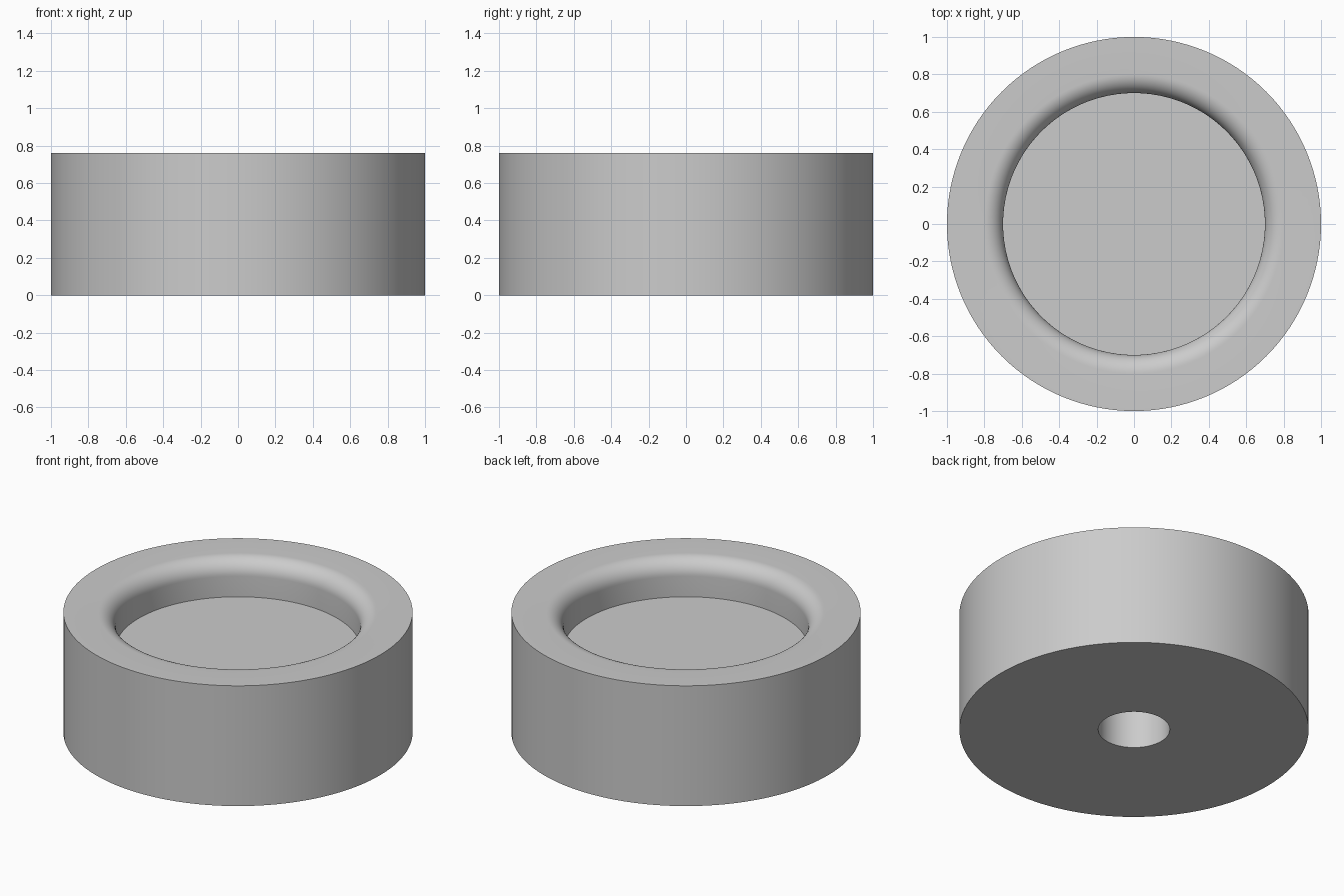
import bpy, bmesh
from math import sin, cos, pi, radians

cube = bpy.data.objects.get("Cube")
if cube:
    bpy.data.objects.remove(cube, do_unlink=True)

HEIGHT, OUTER, RECESS, HOLE = 0.76, 1.0, 0.70, 0.205
FLOOR, HOLE_TOP, FILLET = 0.53, 0.38, 0.10
SIDES, STEPS = 128, 12

grey = bpy.data.materials.new("light_grey")
grey.use_nodes = True
colour = (0.6, 0.6, 0.6, 1)
grey.diffuse_color = colour
grey.node_tree.nodes["Principled BSDF"].inputs["Base Color"].default_value = colour

# Half section: blind hole below, outer wall, rounded rim, recessed floor
profile = [(0, HOLE_TOP), (HOLE, HOLE_TOP), (HOLE, 0), (OUTER, 0), (OUTER, HEIGHT)]
for i in range(STEPS + 1):
    a = pi / 2 * (1 + i / STEPS)
    profile.append((RECESS + FILLET + FILLET * cos(a), HEIGHT - FILLET + FILLET * sin(a)))
profile += [(RECESS, FLOOR), (0, FLOOR)]

# Revolve the section into a solid ring body
bm = bmesh.new()
verts = [bm.verts.new((r, 0, z)) for r, z in profile]
edges = [bm.edges.new(pair) for pair in zip(verts, verts[1:])]
bmesh.ops.spin(bm, geom=verts + edges, cent=(0, 0, 0), axis=(0, 0, 1),
               angle=2 * pi, steps=SIDES, use_merge=False)
bmesh.ops.remove_doubles(bm, verts=bm.verts[:], dist=0.0005)
bmesh.ops.recalc_face_normals(bm, faces=bm.faces[:])

mesh = bpy.data.meshes.new("round_foot")
bm.to_mesh(mesh)
bm.free()
mesh.materials.append(grey)
foot = bpy.data.objects.new("round_foot", mesh)
bpy.context.collection.objects.link(foot)

# Smooth walls with sharp rims
bpy.ops.object.select_all(action='DESELECT')
foot.select_set(True)
bpy.context.view_layer.objects.active = foot
bpy.ops.object.shade_smooth_by_angle(angle=radians(30))
